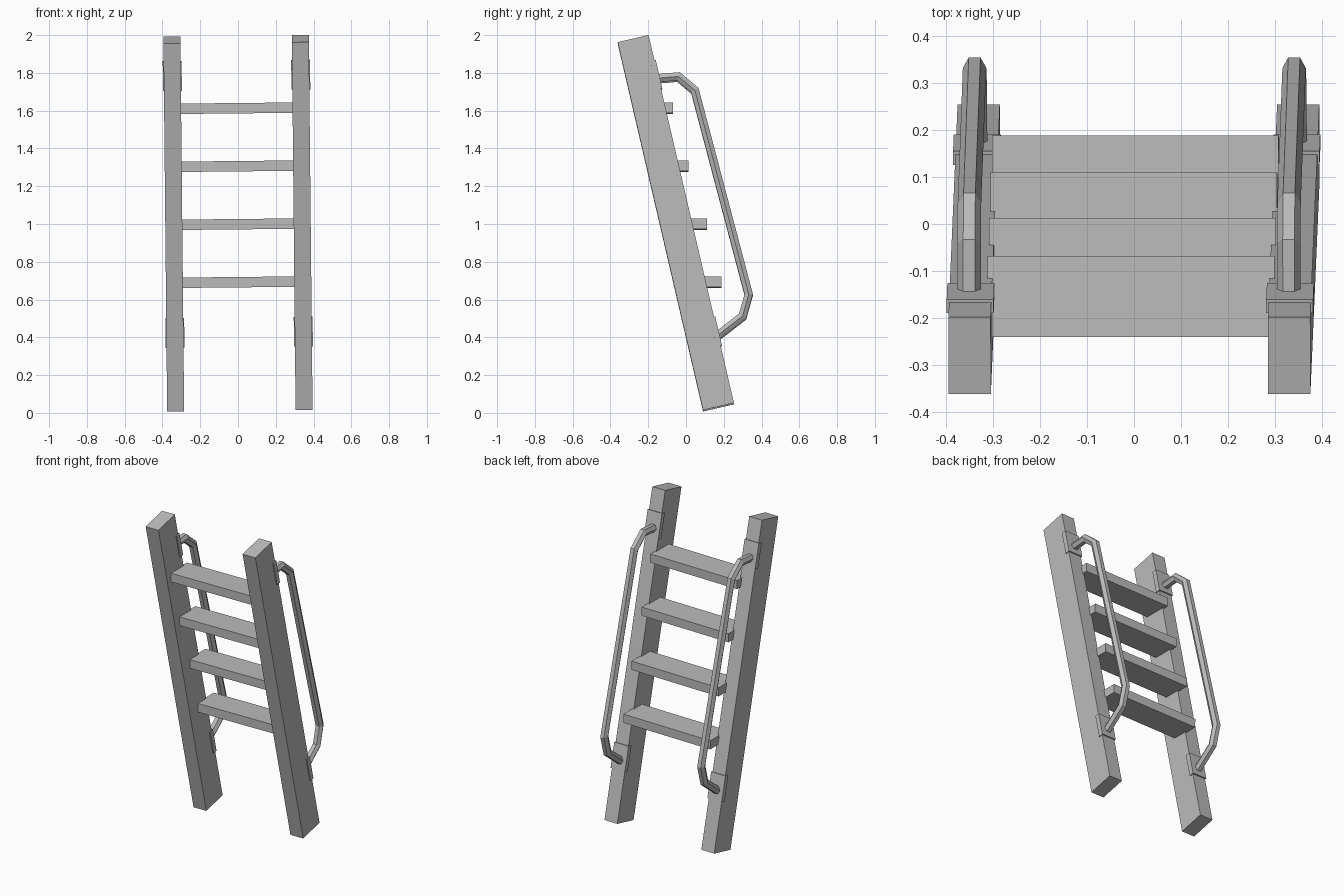
import bpy, bmesh, math
from mathutils import Matrix, Vector

cube = bpy.data.objects.get("Cube")
if cube:
    bpy.data.objects.remove(cube, do_unlink=True)

grey = bpy.data.materials.new("plain_grey")
grey.use_nodes = True
colour = (0.5, 0.5, 0.5, 1)
grey.diffuse_color = colour
grey.node_tree.nodes["Principled BSDF"].inputs["Base Color"].default_value = colour

# Whole ladder stands very slightly crooked
CROOKED = Matrix.Translation((0.01, 0, 0)) @ Matrix.Rotation(-0.01, 4, 'Y')
LEAN = math.atan2(-0.452, 1.948)
FOOT, HEAD = Vector((0, 0.172, 0.03)), Vector((0, -0.28, 1.978))
AXIS = (HEAD - FOOT).normalized()
OUT = Vector((0, AXIS.z, -AXIS.y))
DEPTH = 0.168


def finish(name, bm):
    bmesh.ops.transform(bm, matrix=CROOKED, verts=bm.verts)
    bmesh.ops.recalc_face_normals(bm, faces=bm.faces)
    mesh = bpy.data.meshes.new(name)
    bm.to_mesh(mesh)
    bm.free()
    mesh.materials.append(grey)
    obj = bpy.data.objects.new(name, mesh)
    bpy.context.collection.objects.link(obj)


def box(name, centre, size, lean=0.0):
    bm = bmesh.new()
    bmesh.ops.create_cube(bm, size=1)
    place = Matrix.Translation(centre) @ Matrix.Rotation(-lean, 4, 'X')
    bmesh.ops.transform(bm, matrix=place @ Matrix.Diagonal((*size, 1)), verts=bm.verts)
    finish(name, bm)


def tube(name, x, path, radius, sides=6):
    """Mitred tube along a path of (y, z) points, flat side facing outwards."""
    pts = [Vector((x, y, z)) for y, z in path]
    side = Vector((1, 0, 0))
    bm = bmesh.new()
    rings = []
    for i, p in enumerate(pts):
        d_in = (p - pts[max(i - 1, 0)]).normalized()
        d_out = (pts[min(i + 1, len(pts) - 1)] - p).normalized()
        tangent = (d_in + d_out).normalized()
        up = tangent.cross(side)
        stretch = 1 / max(tangent.dot(d_out), tangent.dot(d_in))
        ring = []
        for k in range(sides):
            a = math.tau * k / sides
            ring.append(bm.verts.new(p + radius * (math.cos(a) * side + math.sin(a) * stretch * up)))
        rings.append(ring)
    for a, b in zip(rings, rings[1:]):
        for k in range(sides):
            n = (k + 1) % sides
            bm.faces.new((a[k], a[n], b[n], b[k]))
    bm.faces.new(rings[0])
    bm.faces.new(rings[-1])
    finish(name, bm)


RAIL = [(-0.16, 1.768), (-0.04, 1.778), (0.047, 1.705),
        (0.332, 0.625), (0.3, 0.51), (0.165, 0.405)]

# Posts, handrails and their mounting plates
for side, s in (("right", -1), ("left", 1)):
    x = 0.34 * s
    box(f"{side}_post", (FOOT + HEAD) / 2 + Vector((x, 0, 0)),
        (0.09, DEPTH, (HEAD - FOOT).length), LEAN)
    tube(f"{side}_handrail", x - 0.003, RAIL, 0.025)
    for level, z in (("lower", 0.39), ("upper", 1.75)):
        along = FOOT + AXIS * ((z - FOOT.z + 0.02) / AXIS.z)
        centre = along + OUT * (DEPTH / 2 - 0.008) + Vector((x, 0, 0))
        box(f"{side}_{level}_rail_plate", centre, (0.1, 0.03, 0.155), LEAN)

# Steps
for i, back in enumerate((0.188, 0.11, 0.013, -0.068)):
    box(f"step_{i + 1}", (0, back - 0.086, 0.692 + 0.307 * i), (0.61, 0.172, 0.055))
